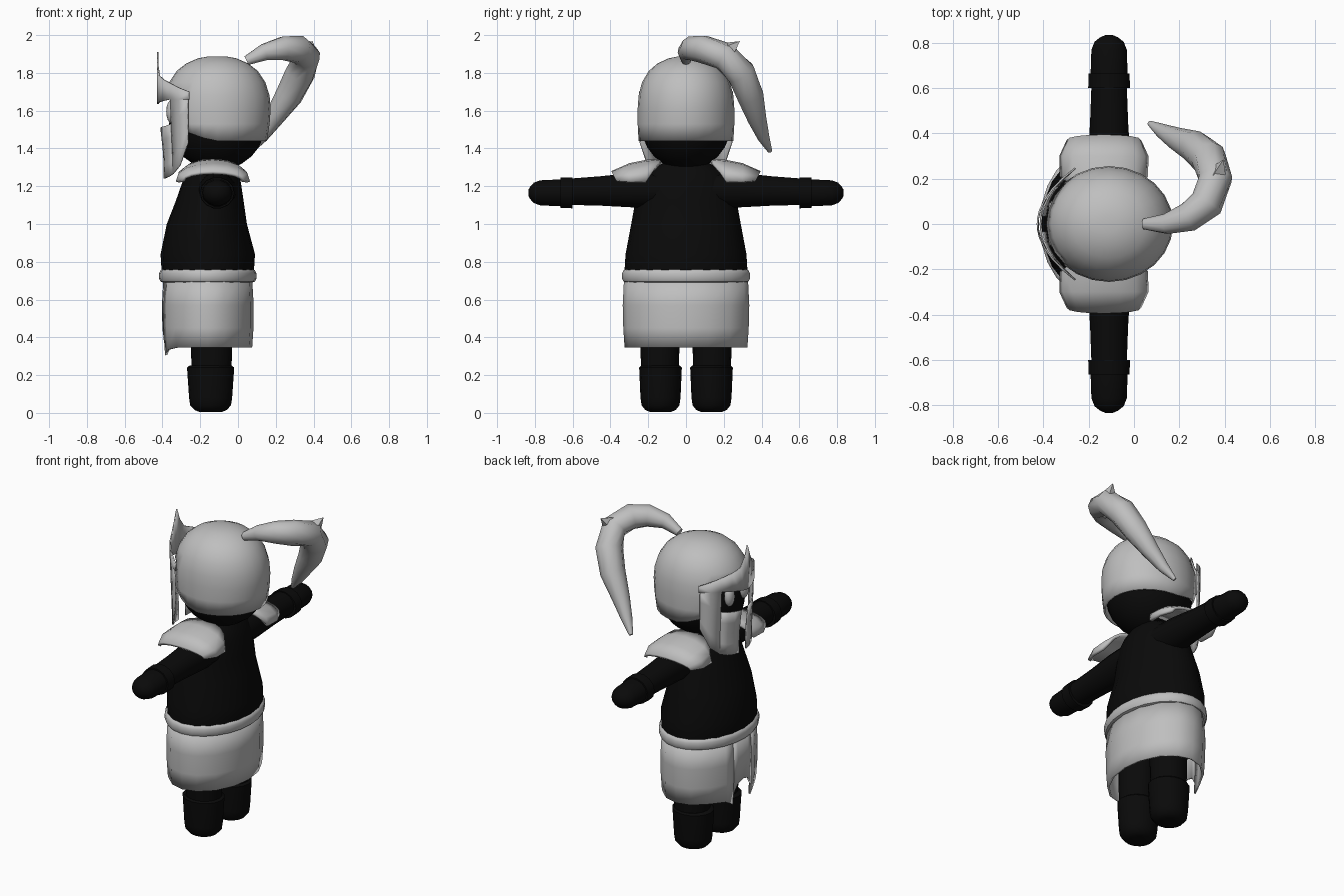
import bpy, bmesh, math
from mathutils import Vector

if "Cube" in bpy.data.objects:
    bpy.data.objects.remove(bpy.data.objects["Cube"])


def material(name, v):
    m = bpy.data.materials.new(name)
    m.diffuse_color = (v, v, v, 1)
    m.use_nodes = True
    m.node_tree.nodes["Principled BSDF"].inputs["Base Color"].default_value = m.diffuse_color
    return m


BLACK = material("black cloth", 0.003)
GREY = material("light grey", 0.52)


def finish(name, bm, mat, angle=40, thick=0):
    bmesh.ops.recalc_face_normals(bm, faces=bm.faces[:])
    me = bpy.data.meshes.new(name)
    bm.to_mesh(me)
    bm.free()
    me.materials.append(mat)
    ob = bpy.data.objects.new(name, me)
    bpy.context.collection.objects.link(ob)
    bpy.ops.object.select_all(action='DESELECT')
    ob.select_set(True)
    bpy.context.view_layer.objects.active = ob
    bpy.ops.object.shade_smooth_by_angle(angle=math.radians(angle))
    if thick:
        s = ob.modifiers.new("thickness", 'SOLIDIFY')
        s.thickness, s.offset = thick, -1
    return ob


def loft(name, rings, mat, caps=True, angle=40, thick=0):
    """Skin closed rings of points into a tube."""
    bm = bmesh.new()
    rows = [[bm.verts.new(p) for p in r] for r in rings]
    n = len(rows[0])
    for a, b in zip(rows, rows[1:]):
        for i in range(n):
            j = (i + 1) % n
            bm.faces.new((a[i], a[j], b[j], b[i]))
    if caps:
        bm.faces.new(rows[0])
        bm.faces.new(rows[-1])
    return finish(name, bm, mat, angle, thick)


def circle(n):
    return [(math.cos(math.tau * i / n), math.sin(math.tau * i / n)) for i in range(n)]


def upright(sections, n=20, y=0):
    return [[(cx + rx * c, y + ry * s, z) for c, s in circle(n)] for z, cx, rx, ry in sections]


def sheet(bm, columns):
    """Quads between columns of points."""
    rows = [[bm.verts.new(p) for p in c] for c in columns]
    for a, b in zip(rows, rows[1:]):
        for i in range(len(a) - 1):
            bm.faces.new((a[i], a[i + 1], b[i + 1], b[i]))


def ellipsoid(name, centre, radii, mat, u=20, v=12):
    bm = bmesh.new()
    bmesh.ops.create_uvsphere(bm, u_segments=u, v_segments=v, radius=1)
    for p in bm.verts:
        p.co = Vector(centre) + Vector([a * b for a, b in zip(p.co, radii)])
    return finish(name, bm, mat)


# Torso, widening to the waist
loft("torso", upright([(.60, -.16, .22, .30), (.76, -.16, .245, .325), (.84, -.16, .25, .32),
                       (1.0, -.165, .212, .29), (1.12, -.15, .18, .268), (1.22, -.14, .155, .245),
                       (1.28, -.135, .13, .20), (1.34, -.12, .08, .09)]), BLACK)

# Belt: rounded band
loft("belt", upright([(.69, -.16, .235, .315), (.695, -.16, .25, .33), (.71, -.16, .257, .338),
                      (.74, -.16, .257, .338), (.755, -.16, .25, .33), (.762, -.16, .235, .315)], 24), GREY)

# Skirt: open sheet with a notch at the front flanked by two points
skirt = bmesh.new()
angles = [math.pi * k for k in (0, .12, .25, .38, .5, .62, .75, .86, .915)]
angles = [-a for a in reversed(angles[1:])] + angles
cols = []
for a in angles:
    edge = abs(a) / math.pi
    low = .305 if edge > .9 else (.335 if edge > .8 else .345)
    cols.append([(-.16 + rx * math.cos(a), ry * math.sin(a), z) for z, rx, ry in
                 ((low, .235, .325), (.45, .242, .332), (.57, .243, .335), (.71, .235, .328))])
sheet(skirt, cols)
# joining panel above the notch
panel = []
for k, h in ((.915, .37), (.95, .425), (1, .44), (1.05, .425), (1.085, .37)):
    a = math.pi * k
    panel.append([(-.16 + r * math.cos(a), (r + .09) * math.sin(a), z)
                  for z, r in ((h, .240), (.57, .243), (.71, .235))])
sheet(skirt, panel)
finish("skirt", skirt, GREY, thick=.012)

for side, word in ((1, "left"), (-1, "right")):
    # Leg and boot
    loft(word + "_leg", upright([(.18, -.14, .103, .098), (.3, -.14, .108, .102), (.62, -.14, .115, .108)],
                                16, side * .138), BLACK)
    loft(word + "_boot", upright([(.005, -.145, .06, .055), (.015, -.145, .085, .08), (.04, -.145, .108, .1),
                                  (.08, -.145, .114, .106), (.24, -.145, .125, .113),
                                  (.25, -.145, .112, .104)], 16, side * .135), BLACK)

    # Arm and glove run sideways
    def sideways(sections):
        return [[(-.11 + r * c * k, side * y, z + r * s) for c, s in circle(14)] for y, z, r, k in sections]
    loft(word + "_arm", sideways([(.12, 1.18, .095, 1.1), (.27, 1.18, .095, 1.0),
                                  (.45, 1.175, .08, 1.05), (.64, 1.17, .07, 1.1)]), BLACK)
    loft(word + "_glove", sideways([(.60, 1.165, .075, 1), (.60, 1.165, .084, 1.1), (.665, 1.165, .082, 1.1),
                                    (.665, 1.165, .073, 1.12), (.77, 1.165, .068, 1.15),
                                    (.805, 1.165, .056, 1.15), (.825, 1.165, .034, 1.15),
                                    (.835, 1.165, .015, 1)]), BLACK)

    # Shoulder pad: arched plate sloping outward
    pad = bmesh.new()
    cols = []
    for y0, flare, half, top, low in ((.13, .05, .16, 1.345, 1.27), (.21, .0, .195, 1.34, 1.225),
                                      (.30, .0, .197, 1.322, 1.225), (.395, -.025, .165, 1.28, 1.23)):
        col = []
        for i in range(9):
            t = i / 4 - 1
            col.append((-.133 + half * math.sin(t * 1.571), side * (y0 + flare * t * t),
                        low + (top - low) * math.cos(t * 1.571) ** .85 if abs(t) < 1 else low))
        cols.append(col)
    sheet(pad, cols)
    finish(word + "_shoulder_pad", pad, GREY, thick=.018)

    # Eye
    ellipsoid(word + "_eye", (-.352, side * .07, 1.595), (.028, .036, .062), GREY, 12, 8)

# Head
ellipsoid("head", (-.11, 0, 1.53), (.255, .238, .245), BLACK)

# Helmet dome with the face left open
helmet = bmesh.new()
profile = [(1.44, .93, .98), (1.53, .98, 1), (1.61, 1, 1), (1.68, .98, .98), (1.75, .9, .91),
           (1.81, .76, .77), (1.85, .58, .59), (1.877, .36, .36), (1.888, .15, .15)]
rows = []
for i, (z, a, b) in enumerate(profile):
    row = []
    for c, s in circle(24):
        lift = max(0, -c - .1) * .09 if i == 0 else 0
        row.append(helmet.verts.new((-.11 + .283 * a * c, .256 * b * s, z + lift)))
    rows.append(row)
for i, (a, b) in enumerate(zip(rows, rows[1:])):
    for j in range(24):
        k = (j + 1) % 24
        if i < 3 and 9 <= j < 15:
            continue
        helmet.faces.new((a[j], a[k], b[k], b[j]))
helmet.faces.new(rows[-1])
finish("helmet", helmet, GREY, thick=.012)


# Visor: curved plate with brow peak, eye opening and cheek guards
def on_visor(y, z):
    drop = min(1, max(0, (1.65 - z) / .3))
    return (-.43 + 2.7 * y * y + .038 * drop * (1 - abs(y) / .25), y, z)


visor = bmesh.new()
brow = [(0, 1.635, 1.91), (.025, 1.638, 1.84), (.06, 1.645, 1.785), (.11, 1.652, 1.765),
        (.16, 1.66, 1.745), (.205, 1.66, 1.722), (.25, 1.66, 1.70)]
for s in (1, -1):
    sheet(visor, [[on_visor(s * y, a), on_visor(s * y, b)] for y, a, b in brow])
    sheet(visor, [[on_visor(s * y, low + (top - low) * t / 4) for t in range(5)]
                  for y, low, top in ((.035, 1.24, 1.51), (.08, 1.243, 1.515), (.12, 1.25, 1.52), (.16, 1.265, 1.53))])
    sheet(visor, [[on_visor(s * y, low + (1.66 - low) * t / 4) for t in range(5)]
                  for y, low in ((.16, 1.265), (.205, 1.31), (.245, 1.43))])
bmesh.ops.remove_doubles(visor, verts=visor.verts[:], dist=.0005)
finish("visor", visor, GREY, thick=.008)

# Plume: tapered tube sweeping back and down
path = [(.045, 0, 1.865, .025), (.14, 0, 1.91, .045), (.24, .03, 1.93, .065), (.32, .09, 1.925, .075),
        (.36, .2, 1.89, .076), (.33, .29, 1.80, .08), (.27, .34, 1.68, .073), (.19, .375, 1.56, .052),
        (.125, .41, 1.46, .033), (.07, .445, 1.385, .012)]
pts = [Vector(p[:3]) for p in path]
rings = []
for i, p in enumerate(pts):
    d = (pts[min(i + 1, len(pts) - 1)] - pts[max(i - 1, 0)]).normalized()
    u = d.cross(Vector((.6, -.7, -.2))).normalized()
    v = d.cross(u)
    rings.append([p + path[i][3] * (u * c + v * s) for c, s in circle(10)])
loft("plume", rings, GREY, angle=50)

# Small pointed tuft on the plume
bm = bmesh.new()
base = [bm.verts.new(p) for p in ((.32, .17, 1.955), (.41, .18, 1.93), (.40, .24, 1.87), (.34, .25, 1.90))]
tip = bm.verts.new((.395, .285, 1.968))
bm.faces.new(base)
for i in range(4):
    bm.faces.new((base[i], base[(i + 1) % 4], tip))
finish("plume_tuft", bm, GREY)
